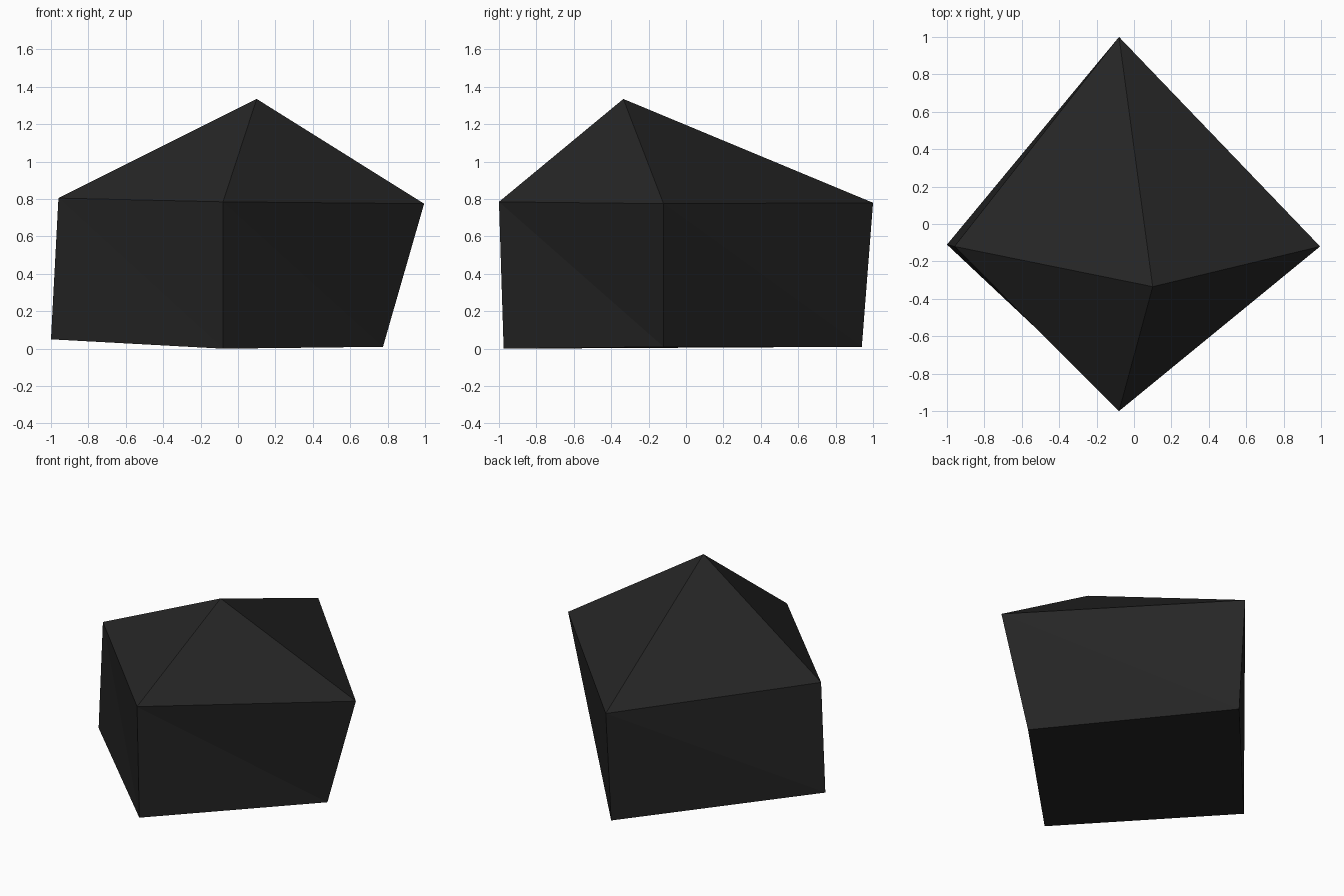
import bpy, bmesh

if "Cube" in bpy.data.objects:
    bpy.data.objects.remove(bpy.data.objects["Cube"])

# Dark stone material
stone = bpy.data.materials.new("dark_grey_stone")
stone.diffuse_color = (0.0185, 0.0185, 0.0185, 1)
stone.use_nodes = True
stone.node_tree.nodes["Principled BSDF"].inputs["Base Color"].default_value = stone.diffuse_color

# Irregular four-sided rings, in order front, right, back, left
base = [(-0.08, -0.975, 0.0), (0.775, -0.12, 0.01), (-0.08, 0.94, 0.01), (-1.0, -0.11, 0.05)]
shoulder = [(-0.08, -1.0, 0.785), (0.995, -0.12, 0.775), (-0.08, 1.0, 0.78), (-0.96, -0.12, 0.805)]
peak = (0.10, -0.335, 1.335)

bm = bmesh.new()
low = [bm.verts.new(p) for p in base]
high = [bm.verts.new(p) for p in shoulder]
top = bm.verts.new(peak)

# Side walls (split across the warped quads) and sloping cap
for i in range(4):
    j = (i + 1) % 4
    bm.faces.new((low[i], low[j], high[i]))
    bm.faces.new((low[j], high[j], high[i]))
    bm.faces.new((high[i], high[j], top))

# Underside
bm.faces.new((low[0], low[2], low[1]))
bm.faces.new((low[0], low[3], low[2]))
bmesh.ops.recalc_face_normals(bm, faces=bm.faces)

mesh = bpy.data.meshes.new("rock")
bm.to_mesh(mesh)
bm.free()
mesh.materials.append(stone)
bpy.context.collection.objects.link(bpy.data.objects.new("rock", mesh))
